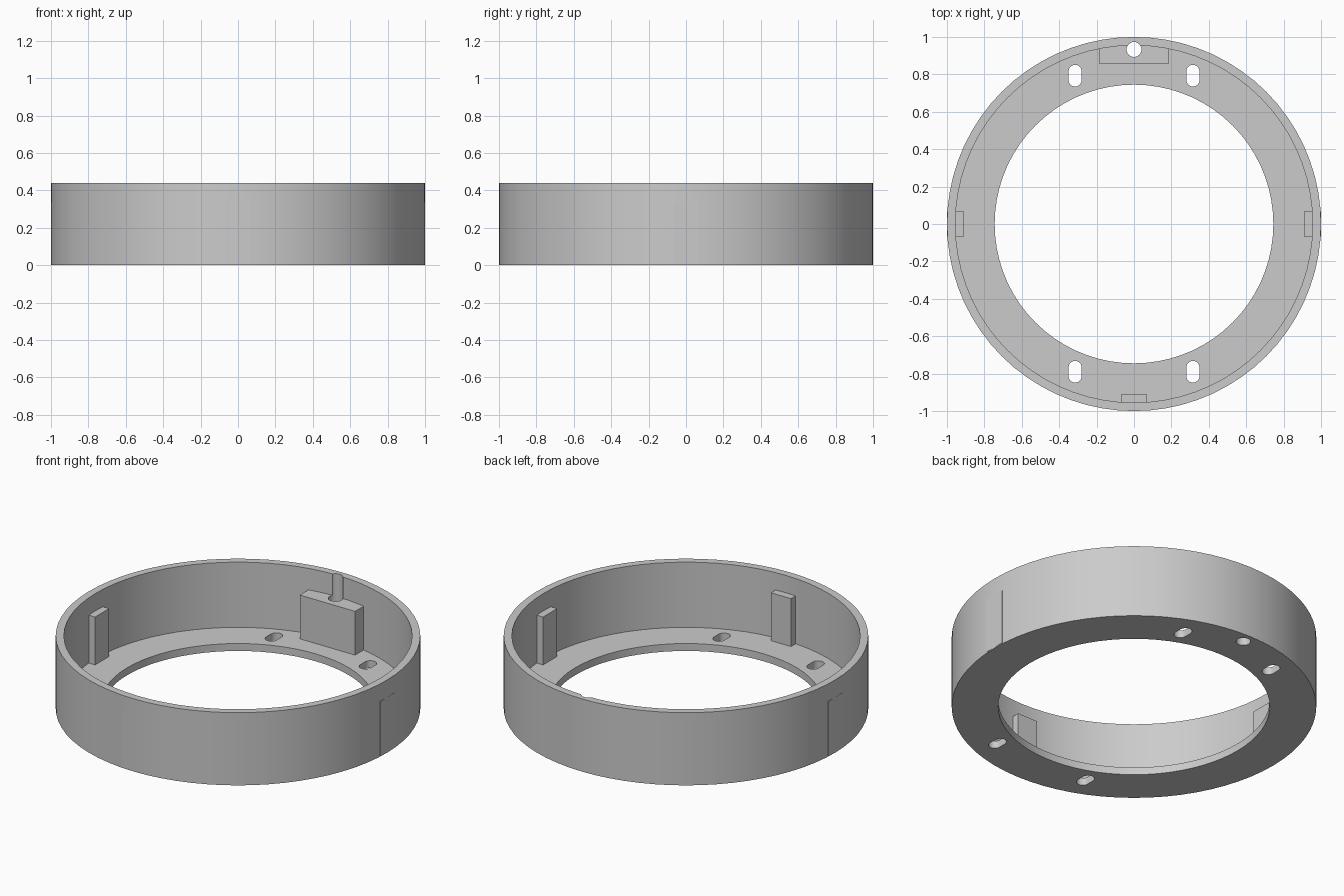
import bpy
import bmesh
from math import cos, sin, pi, radians
from mathutils import Matrix, Vector

if "Cube" in bpy.data.objects:
    bpy.data.objects.remove(bpy.data.objects["Cube"])

HEIGHT, FLOOR = 0.44, 0.045
OUTER, INNER, OPENING = 1.0, 0.955, 0.745
SEGMENTS = 72

grey = bpy.data.materials.new("plain grey")
grey.use_nodes = True
colour = (0.6, 0.6, 0.6, 1)
grey.diffuse_color = colour
grey.node_tree.nodes["Principled BSDF"].inputs["Base Color"].default_value = colour


def make_object(name, bm):
    bmesh.ops.recalc_face_normals(bm, faces=bm.faces)
    mesh = bpy.data.meshes.new(name)
    bm.to_mesh(mesh)
    bm.free()
    mesh.materials.append(grey)
    obj = bpy.data.objects.new(name, mesh)
    bpy.context.collection.objects.link(obj)
    return obj


def box(name, low, high):
    low, high = Vector(low), Vector(high)
    bm = bmesh.new()
    place = Matrix.Translation((low + high) / 2) @ Matrix.Diagonal((*(high - low), 1))
    bmesh.ops.create_cube(bm, size=1, matrix=place)
    return make_object(name, bm)


def add_slot(bm, x, y, radius, stretch=0.0, steps=16):
    """Upright prism with round ends, stretched along y."""
    ring = []
    for end, start in ((1, 0), (-1, pi)):
        for i in range(steps + 1 if stretch else steps):
            a = start + pi * i / steps
            ring.append(bm.verts.new((x + radius * cos(a),
                                      y + end * stretch + radius * sin(a), -0.1)))
    base = bm.faces.new(ring)
    top = bmesh.ops.extrude_face_region(bm, geom=[base])["geom"]
    bmesh.ops.translate(bm, vec=(0, 0, HEIGHT + 0.3),
                        verts=[v for v in top if isinstance(v, bmesh.types.BMVert)])


def activate(obj):
    bpy.ops.object.select_all(action="DESELECT")
    obj.select_set(True)
    bpy.context.view_layer.objects.active = obj


def cut(obj, cutter):
    mod = obj.modifiers.new("cut", "BOOLEAN")
    mod.operation, mod.solver, mod.object = "DIFFERENCE", "EXACT", cutter
    activate(obj)
    bpy.ops.object.modifier_apply(modifier=mod.name)


# Ring body: an L-shaped section turned about z
bm = bmesh.new()
profile = [(OPENING, 0), (OUTER, 0), (OUTER, HEIGHT),
           (INNER, HEIGHT), (INNER, FLOOR), (OPENING, FLOOR)]
points = [bm.verts.new((r, 0, z)) for r, z in profile]
edges = [bm.edges.new((p, points[(i + 1) % len(points)])) for i, p in enumerate(points)]
bmesh.ops.spin(bm, geom=points + edges, axis=(0, 0, 1), cent=(0, 0, 0),
               angle=2 * pi, steps=SEGMENTS, use_merge=True)
bmesh.ops.remove_doubles(bm, verts=bm.verts, dist=0.0001)
ring_body = make_object("ring_body", bm)

# Back block and the three small wall tabs
back_block = box("back_block", (-0.185, 0.855, 0.01), (0.185, 0.965, 0.31))
TAB, TAB_TOP = 0.067, 0.335
box("left_tab", (0.91, -TAB, 0.005), (1.0, TAB, TAB_TOP))
box("right_tab", (-1.0, -TAB, 0.005), (-0.91, TAB, TAB_TOP))
box("front_tab", (-TAB, -0.998, 0.005), (TAB, -0.908, TAB_TOP))

# Four floor slots and the round hole through block, floor and wall
bm = bmesh.new()
for x in (-0.315, 0.315):
    for y in (-0.79, 0.793):
        add_slot(bm, x, y, 0.035, 0.023)
add_slot(bm, 0, 0.933, 0.04)
cutter = make_object("hole_cutter", bm)
cutter.hide_render = True
cut(ring_body, cutter)
cut(back_block, cutter)
bpy.data.objects.remove(cutter)

for obj in (ring_body, back_block):
    activate(obj)
    bpy.ops.object.shade_smooth_by_angle(angle=radians(30))
